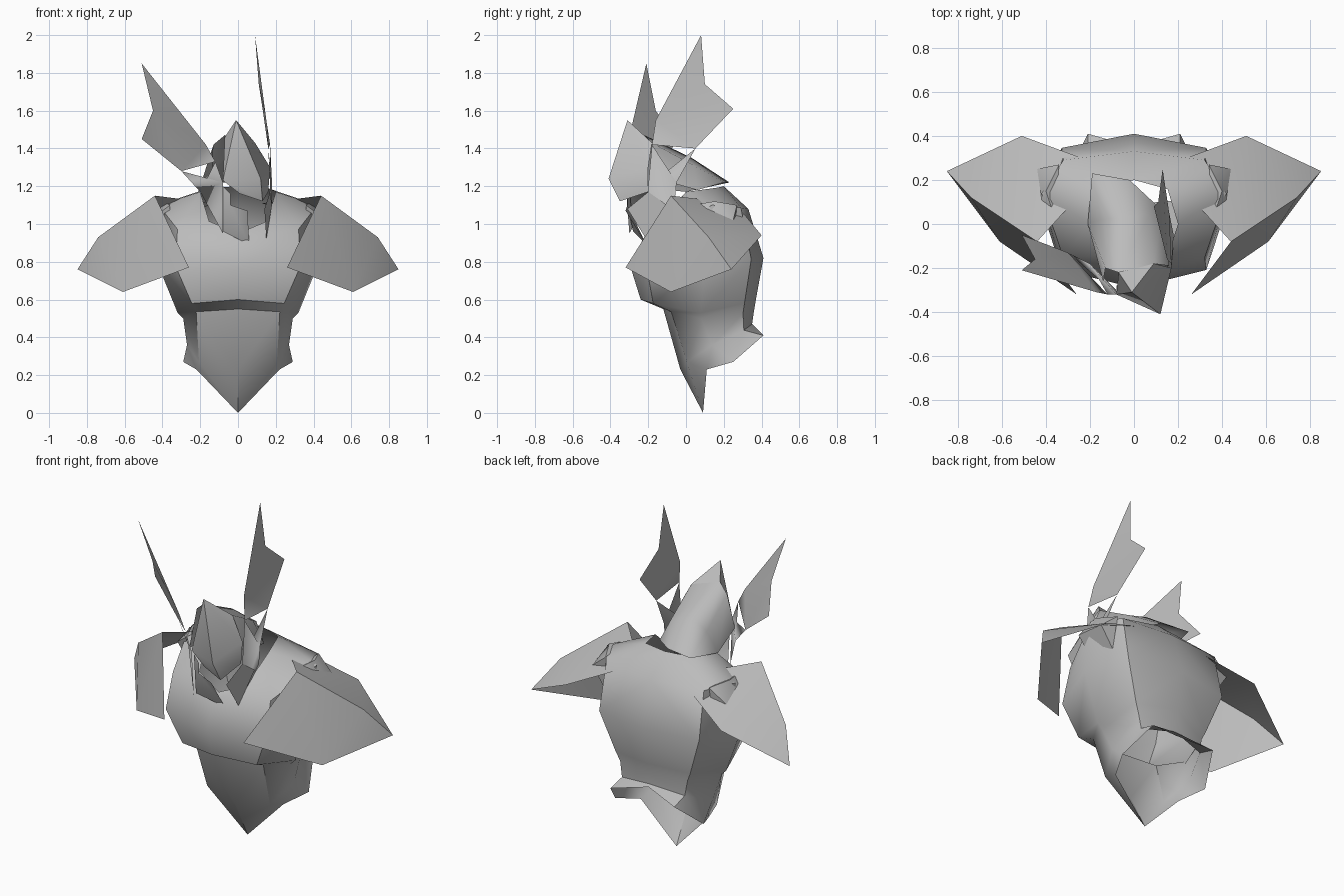
import bpy
import bmesh
from math import sin, cos, pi, radians

default_cube = bpy.data.objects.get("Cube")
if default_cube:
    bpy.data.objects.remove(default_cube, do_unlink=True)

armor_grey = bpy.data.materials.new("armor_grey")
armor_grey.use_nodes = True
GREY = (0.5, 0.5, 0.5, 1)
armor_grey.diffuse_color = GREY
armor_grey.node_tree.nodes["Principled BSDF"].inputs["Base Color"].default_value = GREY


def build(name, verts, faces, mirror=False, smooth_angle=50):
    """Make a mesh part, optionally mirrored across the centre plane."""
    mesh = bpy.data.meshes.new(name)
    mesh.from_pydata(verts, [], faces)
    bm = bmesh.new()
    bm.from_mesh(mesh)
    if mirror:
        bmesh.ops.mirror(bm, geom=bm.verts[:] + bm.edges[:] + bm.faces[:],
                         axis='X', merge_dist=0.001)
    bmesh.ops.remove_doubles(bm, verts=bm.verts, dist=0.001)
    bmesh.ops.recalc_face_normals(bm, faces=bm.faces)
    bm.to_mesh(mesh)
    bm.free()
    mesh.materials.append(armor_grey)
    obj = bpy.data.objects.new(name, mesh)
    bpy.context.collection.objects.link(obj)
    bpy.ops.object.select_all(action='DESELECT')
    obj.select_set(True)
    bpy.context.view_layer.objects.active = obj
    bpy.ops.object.shade_smooth_by_angle(angle=radians(smooth_angle))
    return obj


def plates(name, points, faces, **options):
    """Build a part from lettered corner points and faces spelled as words."""
    letters = list(points)
    build(name, list(points.values()),
          [[letters.index(c) for c in word] for word in faces.split()], **options)


def half_ring(width, side, front, back):
    """Half a body section: back centre, round the side, to front centre."""
    ring = []
    for i in range(5):
        c = cos(i * pi / 4)
        end = back if c > 0 else front
        a = abs(c)
        y_pull = min(1, a * 1.12)
        ring.append((width * min(1, sin(i * pi / 4) * 1.08) if i < 4 else 0,
                     side[0] + (end[0] - side[0]) * y_pull,
                     side[1] + (end[1] - side[1]) * a))
    return ring


# Torso: collar, shoulders, chest, chest ledge, waist, then the flared hem
rings = [
    half_ring(0.20, (0.0, 1.17), (-0.18, 0.95), (0.20, 1.20)),
    half_ring(0.42, (0.14, 1.10), (-0.23, 0.92), (0.33, 1.08)),
    half_ring(0.43, (0.10, 0.80), (-0.29, 0.76), (0.41, 0.82)),
    half_ring(0.32, (0.08, 0.53), (-0.24, 0.60), (0.37, 0.60)),
    half_ring(0.29, (0.08, 0.50), (-0.12, 0.55), (0.36, 0.54)),
    half_ring(0.27, (0.14, 0.36), (-0.03, 0.23), (0.35, 0.47)),
    [(0, 0.35, 0.45), (0.21, 0.41, 0.41), (0.29, 0.25, 0.27),
     (0.22, 0.11, 0.23), (0, 0.09, 0)],
]
columns = len(rings[0])
body_faces = [(r * columns + c, r * columns + c + 1,
               (r + 1) * columns + c + 1, (r + 1) * columns + c)
              for r in range(len(rings) - 1) for c in range(columns - 1)]
build("torso", [p for ring in rings for p in ring], body_faces, mirror=True)

# Shoulder plates: open folded shells
plates("shoulder_plates", {
    "a": (0.26, -0.32, 0.77), "b": (0.44, -0.08, 1.15), "c": (0.13, 0.26, 1.11),
    "d": (0.51, 0.40, 0.94), "e": (0.85, 0.24, 0.76), "f": (0.61, -0.08, 0.64),
    "g": (0.74, 0.12, 0.93),
}, "abf bgf gef bcd bdg gde", mirror=True)

# Rounded arm stubs that peek through the shoulder plates
plates("arm_stubs", {
    "a": (0.36, 0.03, 1.10), "b": (0.34, 0.27, 1.10), "c": (0.44, 0.25, 1.02),
    "d": (0.44, 0.06, 1.04), "e": (0.40, 0.15, 1.12),
    "f": (0.36, 0.08, 0.90), "g": (0.36, 0.25, 0.90),
}, "abe bce cde dae adf bgc dcgf", mirror=True)

# Helmet dome, turned towards the left shoulder
plates("helmet_dome", {
    "q": (-0.07, -0.22, 1.47), "m": (-0.06, 0.03, 1.35), "s": (-0.19, 0.23, 1.22),
    "t": (-0.02, 0.20, 1.22), "u": (0.13, 0.06, 1.18), "r": (0.16, -0.19, 1.25),
    "v": (-0.21, 0.0, 1.17), "l": (-0.14, -0.26, 1.20), "w": (0.09, -0.18, 1.43),
    "x": (-0.13, -0.20, 1.42), "y": (-0.15, 0.02, 1.29), "z": (0.07, 0.04, 1.31),
}, "qwzm qmyx msy mzt mts ysv zut wruz xyvl", smooth_angle=70)

# Pointed visor
plates("visor", {
    "p": (-0.01, -0.31, 1.55), "t": (0.12, -0.41, 1.24), "r": (0.17, -0.20, 1.30),
    "l": (-0.08, -0.32, 1.23), "c": (0.13, -0.35, 1.12), "d": (0.01, -0.33, 1.16),
    "b": (0.16, -0.20, 1.17), "q": (-0.07, -0.22, 1.46), "w": (0.09, -0.18, 1.43),
}, "ptr plt ltcd trbc pwq prw pql", smooth_angle=40)

# Helmet wings: thin notched blades
plates("left_wing", {
    "a": (0.09, 0.08, 2.0), "b": (0.11, 0.10, 1.74), "c": (0.13, 0.25, 1.61),
    "d": (0.16, 0.05, 1.40), "e": (0.18, -0.05, 1.22), "f": (0.18, -0.06, 1.12),
    "g": (0.15, -0.20, 0.92), "h": (0.17, -0.20, 1.20), "i": (0.17, -0.18, 1.42),
    "j": (0.15, -0.16, 1.55),
}, "abj bcdij deih efgh")
plates("right_wing", {
    "a": (-0.51, -0.21, 1.85), "b": (-0.45, -0.16, 1.60), "c": (-0.51, -0.05, 1.45),
    "d": (-0.30, -0.13, 1.28), "e": (-0.20, -0.18, 1.17), "g": (-0.08, -0.30, 0.95),
    "h": (-0.08, -0.32, 1.22), "i": (-0.12, -0.32, 1.33), "j": (-0.17, -0.31, 1.42),
}, "abj bcdj dij deih egh")

# Cheek guards hanging below the visor
plates("right_cheek_guard", {
    "a": (-0.08, -0.30, 1.20), "b": (-0.04, -0.31, 1.16), "c": (-0.04, -0.31, 1.10),
    "d": (0.05, -0.32, 1.07), "e": (0.06, -0.21, 0.89), "f": (-0.08, -0.28, 0.96),
}, "abcf cdef")
plates("left_cheek_guard", {
    "a": (0.17, -0.20, 1.17), "b": (0.14, -0.31, 1.08), "c": (0.15, -0.21, 0.92),
    "d": (0.18, -0.10, 1.10),
}, "abcd")
